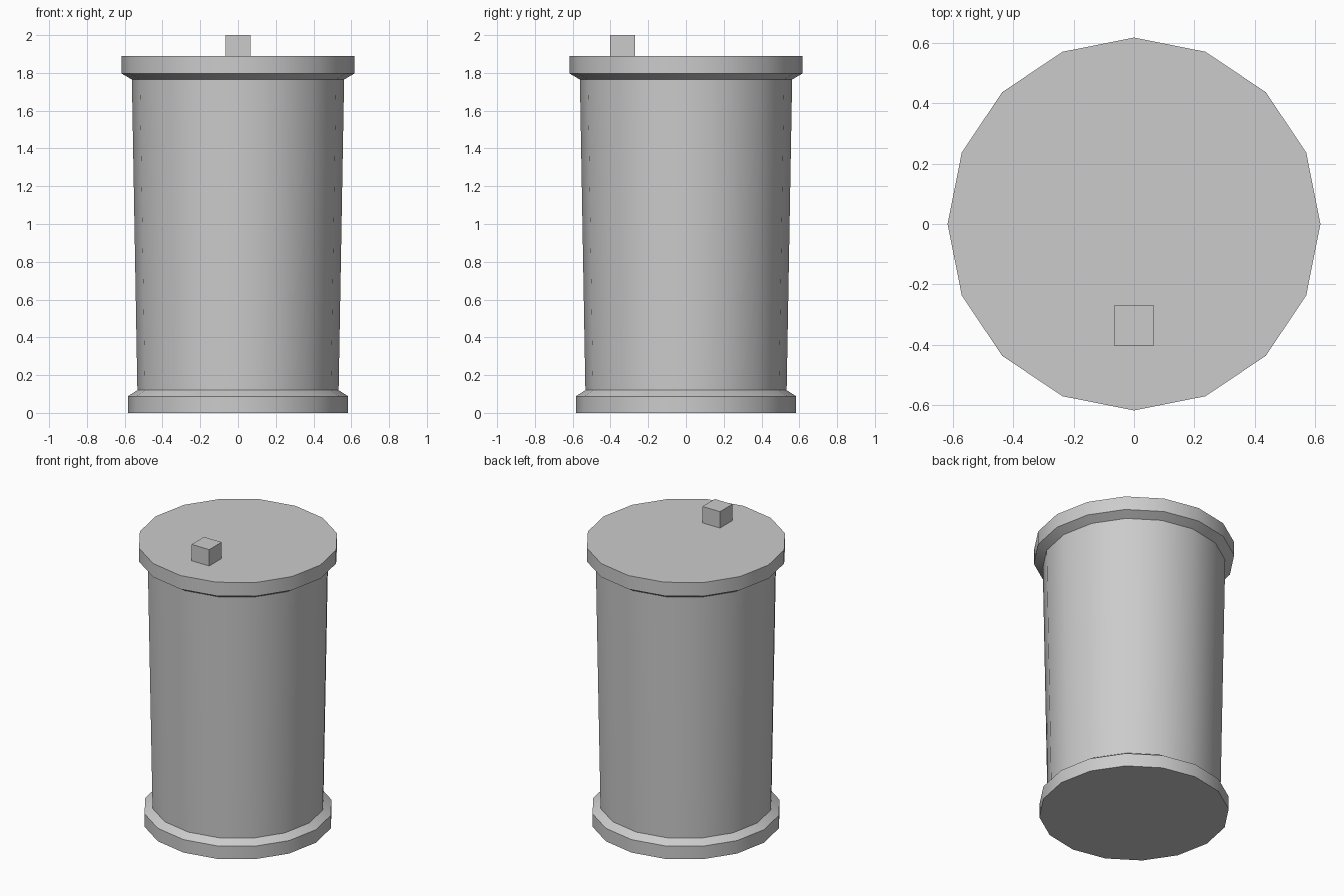
import bpy
import bmesh
from math import cos, sin, tau, radians

if "Cube" in bpy.data.objects:
    bpy.data.objects.remove(bpy.data.objects["Cube"])

SIDES = 16


def lathe(name, profile, cap_bottom=False, cap_top=False):
    """Revolve (radius, z) points around z; end caps are optional."""
    bm = bmesh.new()
    rings = [[bm.verts.new((r * cos(tau * i / SIDES), r * sin(tau * i / SIDES), z))
              for i in range(SIDES)] for r, z in profile]
    for low, high in zip(rings, rings[1:]):
        for i in range(SIDES):
            j = (i + 1) % SIDES
            bm.faces.new((low[i], low[j], high[j], high[i]))
    if cap_bottom:
        bm.faces.new(rings[0][::-1])
    if cap_top:
        bm.faces.new(rings[-1])
    mesh = bpy.data.meshes.new(name)
    bm.to_mesh(mesh)
    bm.free()
    obj = bpy.data.objects.new(name, mesh)
    bpy.context.collection.objects.link(obj)
    bpy.ops.object.select_all(action='DESELECT')
    obj.select_set(True)
    bpy.context.view_layer.objects.active = obj
    bpy.ops.object.shade_smooth_by_angle(angle=radians(30))
    return obj


# Foot rim with sloped upper edge
lathe("base_rim", [(0.583, 0), (0.583, 0.088), (0.533, 0.12)], cap_bottom=True)

# Slightly flared barrel wall
lathe("barrel_body", [(0.533, 0.12), (0.562, 1.765)])

# Overhanging lid with sloped underside
lathe("lid", [(0.562, 1.765), (0.617, 1.797), (0.617, 1.889)], cap_top=True)

# Square knob near the front of the lid
bpy.ops.mesh.primitive_cube_add(size=1, location=(0, -0.336, 1.9445))
knob = bpy.context.object
knob.name = "lid_knob"
knob.scale = (0.132, 0.132, 0.111)
